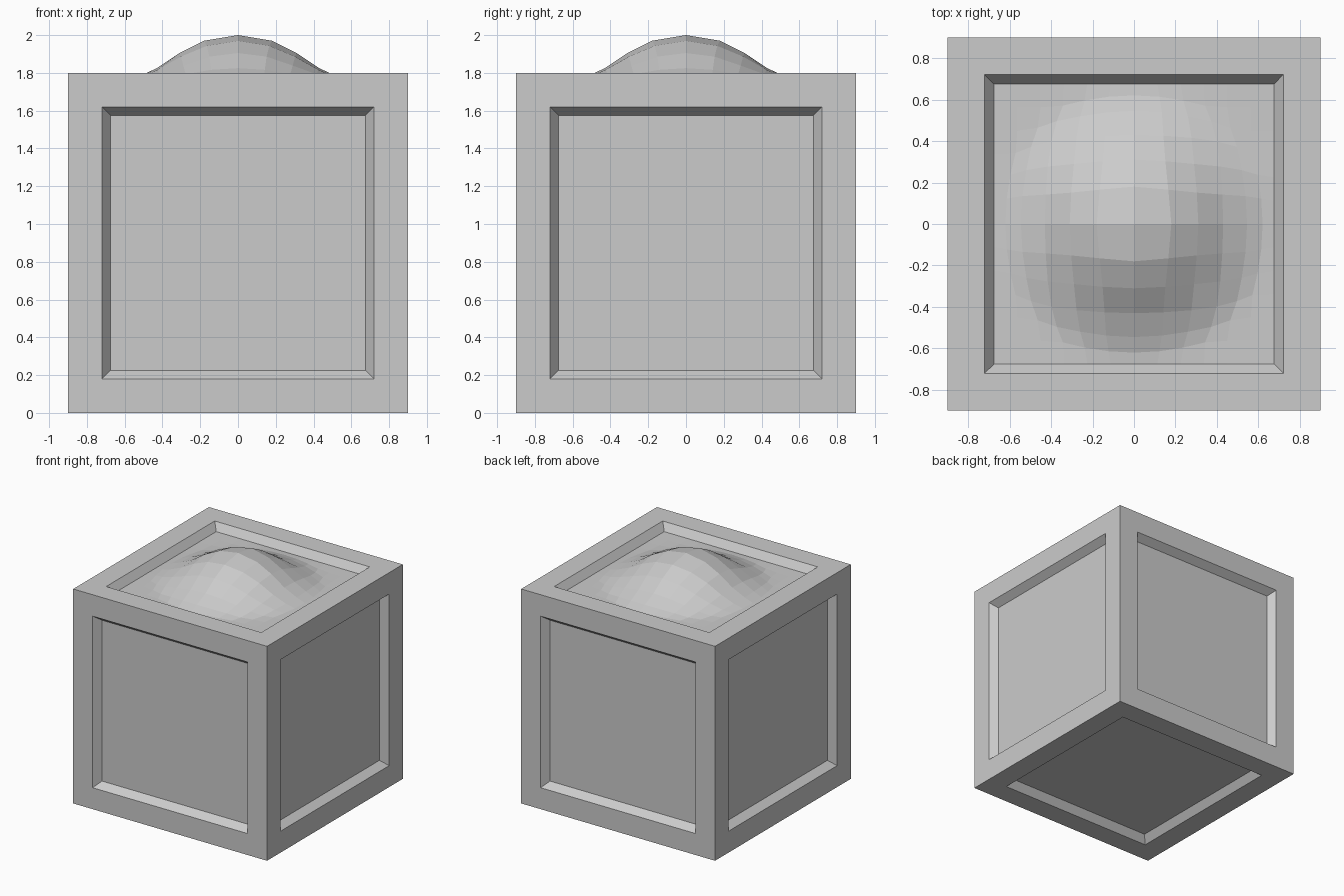
import bpy, bmesh
from math import hypot
from mathutils import Matrix, Vector

if "Cube" in bpy.data.objects:
    bpy.data.objects.remove(bpy.data.objects["Cube"])

HALF, RIM, SLOPE, DEPTH = 0.9, 0.18, 0.045, 0.06
FLOOR = HALF - RIM - SLOPE


def finish(bm, name):
    mesh = bpy.data.meshes.new(name)
    bm.to_mesh(mesh)
    bm.free()
    obj = bpy.data.objects.new(name, mesh)
    bpy.context.collection.objects.link(obj)
    return obj


# Box with a sloped recessed panel on every side
bm = bmesh.new()
bmesh.ops.create_cube(bm, size=2 * HALF, matrix=Matrix.Translation((0, 0, HALF)))
panels = bm.faces[:]
bmesh.ops.inset_individual(bm, faces=panels, thickness=RIM, use_even_offset=True)
bmesh.ops.inset_individual(bm, faces=panels, thickness=SLOPE, use_even_offset=True)
for f in panels:
    n = f.normal.copy()
    for v in f.verts:
        v.co -= n * DEPTH
# The top panel floor is replaced by the domed grid
top = max(panels, key=lambda f: f.calc_center_median().z)
bmesh.ops.delete(bm, geom=[top], context='FACES_ONLY')
finish(bm, "panelled_box")

# Dome profile: grid radius, bulged radius, height above the panel
PROFILE = [(0, 0, 0.26), (0.1125, 0.18, 0.23), (0.225, 0.31, 0.165),
           (0.3375, 0.43, 0.085), (0.45, 0.545, 0.032),
           (0.5625, 0.62, 0.006), (0.675, 0.675, 0)]


def bulge(r):
    for (r0, a0, h0), (r1, a1, h1) in zip(PROFILE, PROFILE[1:]):
        if r <= r1:
            t = (r - r0) / (r1 - r0)
            return a0 + (a1 - a0) * t, h0 + (h1 - h0) * t
    return r, 0


# Top panel pulled up into a low-poly dome
bm = bmesh.new()
bmesh.ops.create_grid(bm, x_segments=12, y_segments=12, size=FLOOR)
for v in bm.verts:
    r = hypot(v.co.x, v.co.y)
    out, h = bulge(r)
    k = out / r if r > 1e-6 else 1
    v.co = Vector((v.co.x * k, v.co.y * k, 2 * HALF - DEPTH + h))
finish(bm, "domed_top_panel")
